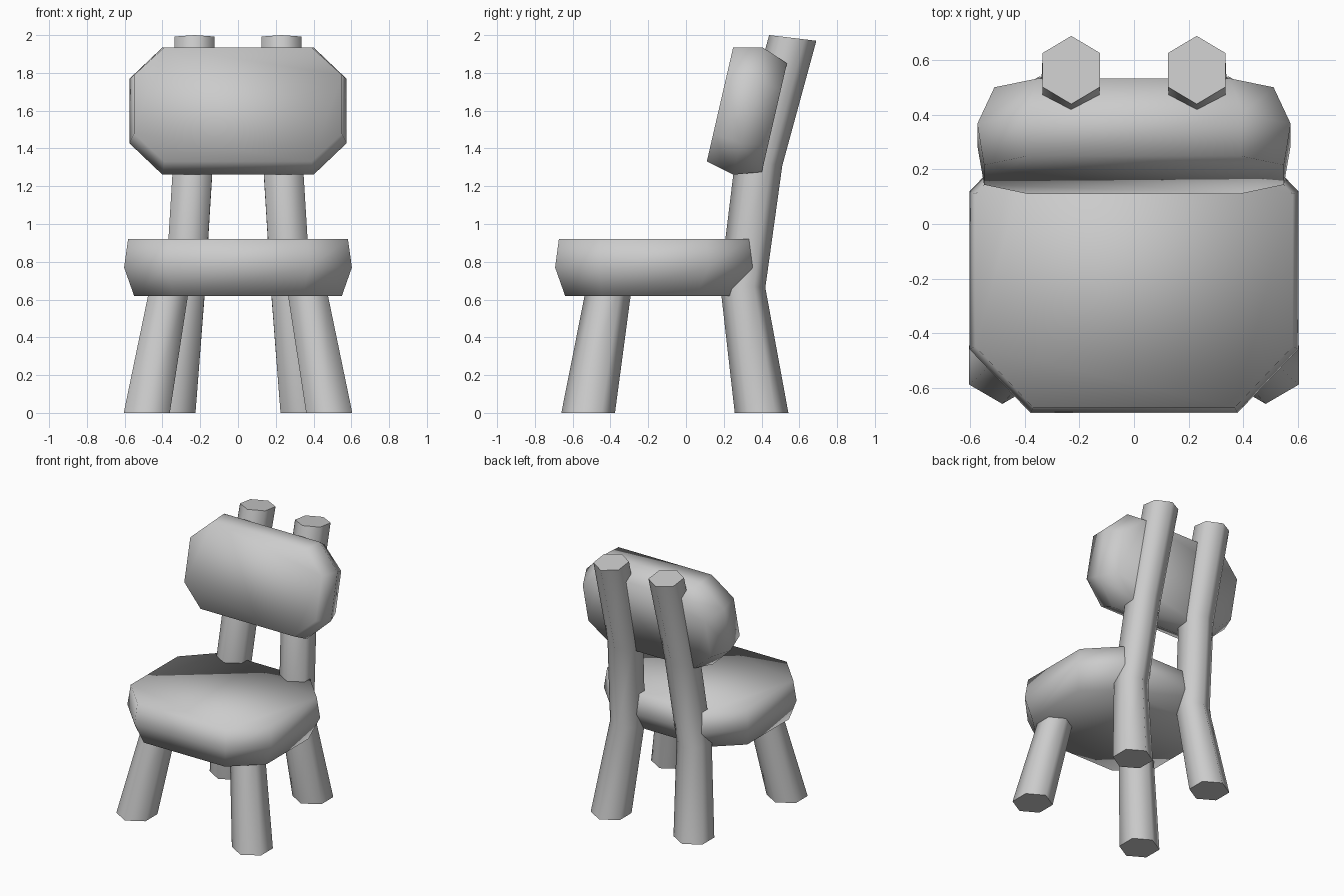
import bpy, math
from mathutils import Vector

if "Cube" in bpy.data.objects:
    bpy.data.objects.remove(bpy.data.objects["Cube"])


def loft(name, rings, smooth_angle):
    """Skin a stack of equal-length rings and close both ends."""
    n = len(rings[0])
    verts = [p for r in rings for p in r]
    faces = [(k * n + i, k * n + (i + 1) % n, (k + 1) * n + (i + 1) % n, (k + 1) * n + i)
             for k in range(len(rings) - 1) for i in range(n)]
    faces.append(tuple(reversed(range(n))))
    faces.append(tuple(range(len(verts) - n, len(verts))))
    mesh = bpy.data.meshes.new(name)
    mesh.from_pydata(verts, [], faces)
    ob = bpy.data.objects.new(name, mesh)
    bpy.context.collection.objects.link(ob)
    bpy.ops.object.select_all(action='DESELECT')
    ob.select_set(True)
    bpy.context.view_layer.objects.active = ob
    bpy.ops.object.shade_smooth_by_angle(angle=math.radians(smooth_angle))
    return ob


def octagon(center, up, a, ca, b, cb):
    """Chamfered rectangle: half sizes a (x) and b (along up), flats ca and cb."""
    pts = [(a, -cb), (a, cb), (ca, b), (-ca, b), (-a, cb), (-a, -cb), (-ca, -b), (ca, -b)]
    return [Vector(center) + Vector((x, 0, 0)) + Vector(up) * y for x, y in pts]


def hexagon(x, y, z, hx, hy, hz=0):
    """Six-sided section with points along y, tilted by hz."""
    pts = []
    for i in range(6):
        t = math.radians(90 + 60 * i)
        pts.append(Vector((x + hx * math.cos(t) / 0.866, y + hy * math.sin(t), z + hz * math.sin(t))))
    return pts


# Cushion-like seat
fwd = (0, 1, 0)
loft("seat", [octagon((0, -0.195, 0.62), fwd, 0.55, 0.34, 0.445, 0.25),
              octagon((0, -0.17, 0.77), fwd, 0.603, 0.38, 0.523, 0.29),
              octagon((0, -0.17, 0.92), fwd, 0.582, 0.37, 0.503, 0.28)], 180)

# Leaning backrest, lofted from its rear face to its front face
up = (0, 0.225, 0.974)
loft("backrest", [octagon((0, 0.18, 1.633), up, 0.55, 0.39, 0.31, 0.16),
                  octagon((0, 0.328, 1.598), up, 0.575, 0.40, 0.346, 0.175),
                  octagon((0, 0.468, 1.563), up, 0.512, 0.35, 0.295, 0.15)][::-1], 180)

# Legs and bent rear posts, left and right
for side, s in (("left", -1), ("right", 1)):
    loft("front_leg_" + side, [hexagon(s * 0.483, -0.518, 0, 0.122, 0.142),
                               hexagon(s * 0.36, -0.405, 0.68, 0.104, 0.12)], 65)
    loft("rear_post_" + side, [hexagon(s * 0.346, 0.40, 0, 0.121, 0.142),
                               hexagon(s * 0.278, 0.30, 0.675, 0.105, 0.12, 0.012 * -1),
                               hexagon(s * 0.238, 0.385, 1.325, 0.105, 0.125, -0.015),
                               hexagon(s * 0.23, 0.565, 1.985, 0.105, 0.125, -0.015)], 65)
